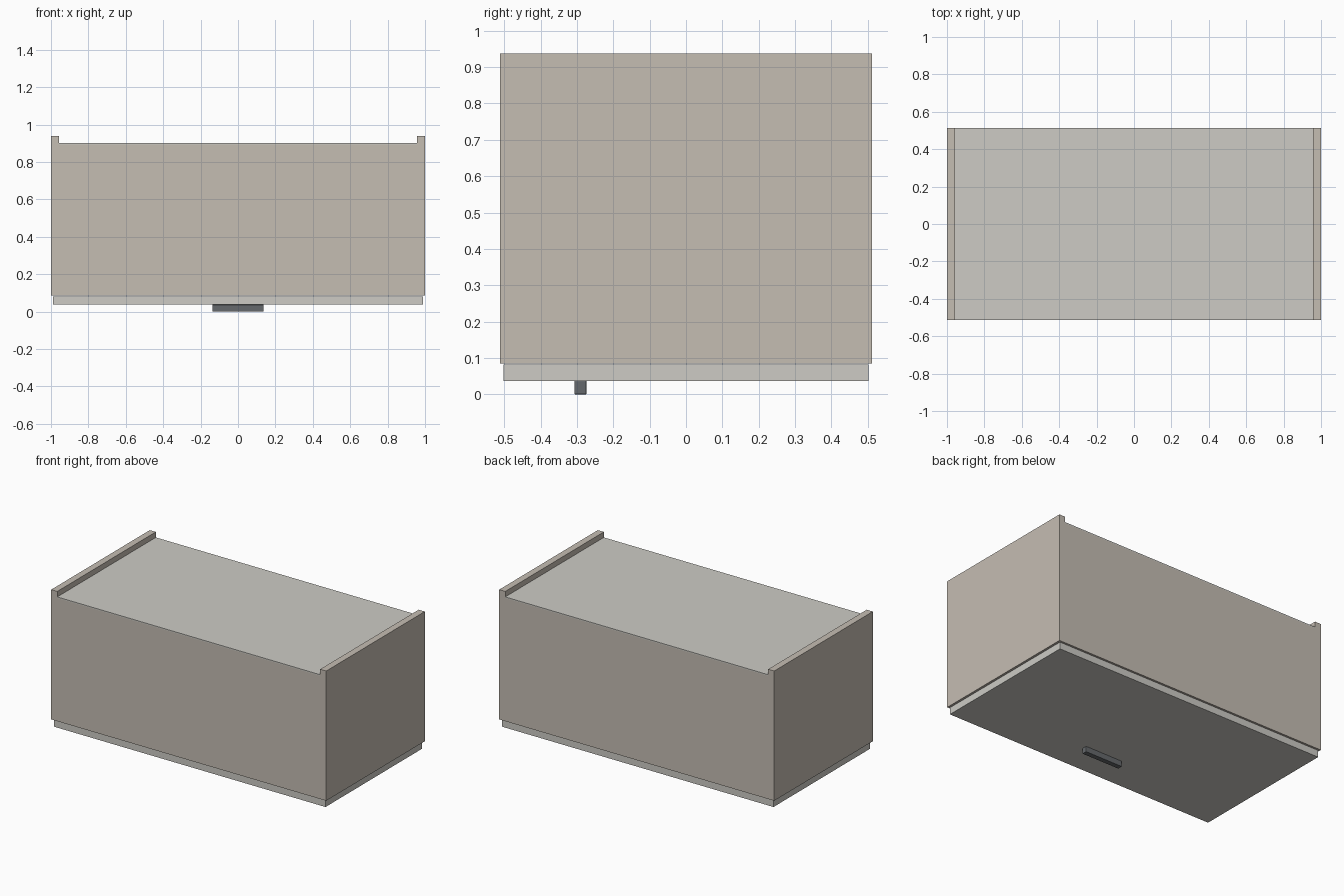
import bpy

if "Cube" in bpy.data.objects:
    bpy.data.objects.remove(bpy.data.objects["Cube"])


def material(name, rgb):
    m = bpy.data.materials.new(name)
    m.diffuse_color = (*rgb, 1)
    m.use_nodes = True
    m.node_tree.nodes["Principled BSDF"].inputs["Base Color"].default_value = m.diffuse_color
    return m


BODY = material("warm_grey", (0.56, 0.51, 0.45))
PALE = material("pale_grey", (0.61, 0.60, 0.56))
METAL = material("handle_grey", (0.13, 0.14, 0.15))


def box(name, x, y, z, mat):
    """Box from (min, max) ranges on each axis."""
    lo, hi = zip(x, y, z)
    bpy.ops.mesh.primitive_cube_add(
        size=1, location=[(a + b) / 2 for a, b in zip(lo, hi)])
    ob = bpy.context.object
    ob.name = name
    ob.scale = [b - a for a, b in zip(lo, hi)]
    bpy.ops.object.transform_apply(location=False, rotation=False, scale=True)
    ob.data.materials.append(mat)
    return ob


T = 0.044               # panel thickness
W, D = 1.0, 0.512       # half width, half depth
Z0, ZB, Z1 = 0.085, 0.90, 0.938

# Side panels run past the recessed back panel
for s, n in ((-1, "left"), (1, "right")):
    box(n + "_side_panel", sorted((s * (W - T), s * W)), (-D, D), (Z0, Z1), BODY)

# Long carcass panels between the sides
for s, n in ((-1, "front"), (1, "rear")):
    box(n + "_long_panel", (-W + T, W - T), sorted((s * (D - T), s * D)),
        (Z0, ZB - 0.006), BODY)

# Thin back panel closing the carcass
box("back_panel", (-W + T, W - T), (-D, D), (ZB - 0.006, ZB + 0.002), PALE)

# Door, slightly smaller than the carcass, with a hairline gap
box("door", (-0.988, 0.988), (-0.502, 0.502), (0.037, 0.082), PALE)

# Bar handle on the door face
handle = box("handle", (-0.137, 0.137), (-0.307, -0.274), (0, 0.037), METAL)
bevel = handle.modifiers.new("soft_edges", 'BEVEL')
bevel.width = 0.002
bevel.segments = 2
